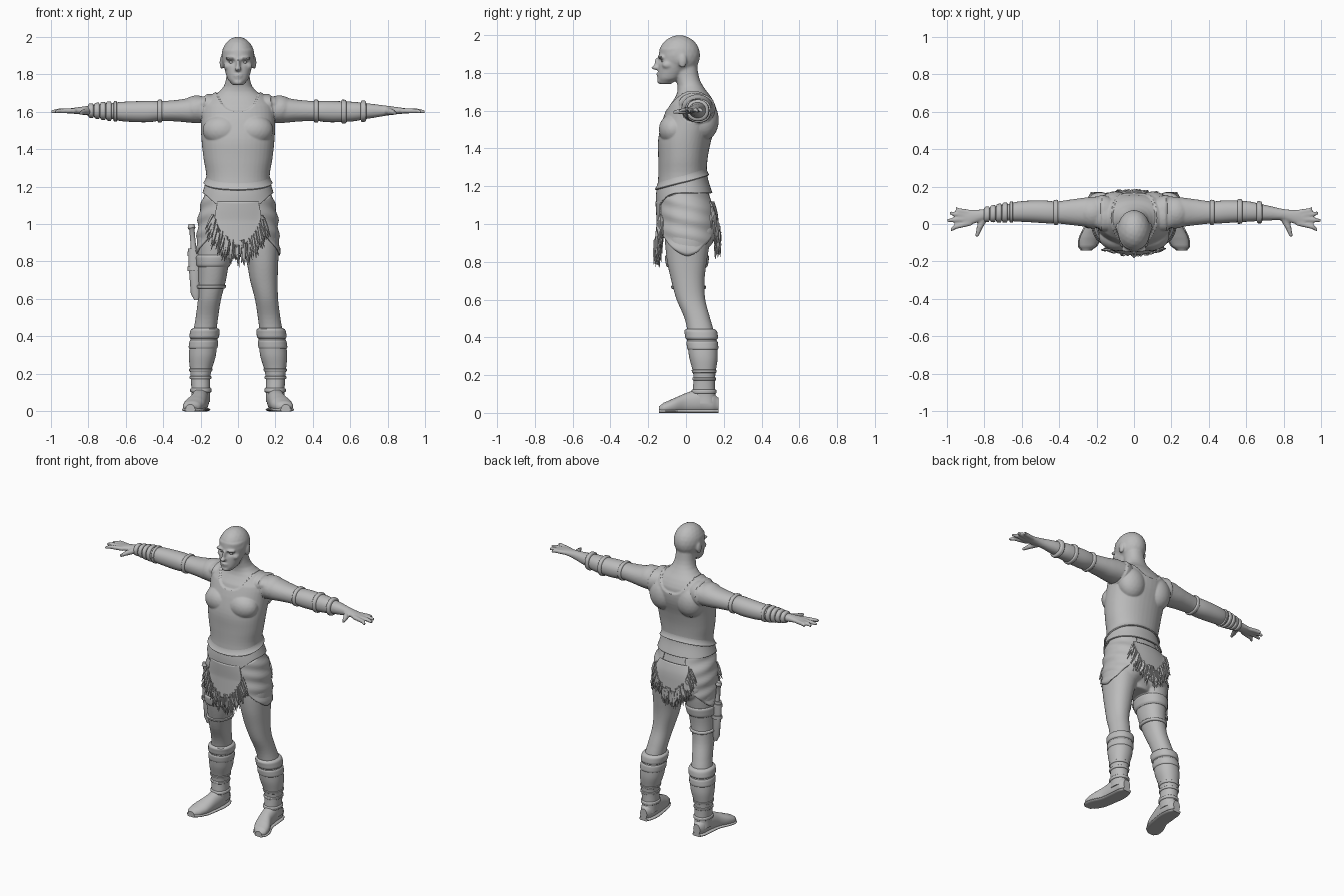
import bpy, bmesh, math, random
from mathutils import Vector

random.seed(4)
if "Cube" in bpy.data.objects:
    bpy.data.objects.remove(bpy.data.objects["Cube"])

grey = bpy.data.materials.new("plain_grey")
grey.use_nodes = True
grey.diffuse_color = (0.5, 0.5, 0.5, 1)
grey.node_tree.nodes["Principled BSDF"].inputs["Base Color"].default_value = grey.diffuse_color
parts = []

# Cross-section keys: position along axis, two centre values, two radii
TORSO = [(.84, 0, .01, .09, .08), (.95, 0, .01, .185, .13), (1.05, 0, .005, .195, .142),
         (1.15, 0, -.01, .175, .135), (1.25, 0, -.018, .16, .12), (1.35, 0, -.016, .175, .122),
         (1.45, 0, -.006, .186, .132), (1.55, 0, .02, .19, .135), (1.63, 0, .035, .185, .12),
         (1.68, 0, .038, .14, .09), (1.72, 0, .026, .085, .07), (1.77, 0, .008, .064, .062),
         (1.86, 0, -.005, .06, .062)]
LEG = [(1.03, .1, .01, .1, .12), (.92, .115, .008, .105, .12), (.8, .13, .005, .085, .105),
       (.7, .138, .01, .074, .088), (.6, .152, .026, .062, .076), (.5, .166, .06, .06, .068),
       (.42, .178, .08, .062, .07), (.3, .19, .092, .064, .068), (.2, .2, .097, .046, .05),
       (.1, .198, .095, .042, .052), (.05, .2, .1, .042, .055)]
ARM = [(.08, .05, 1.62, .06, .05), (.16, .06, 1.612, .085, .07), (.24, .063, 1.608, .08, .068),
       (.32, .063, 1.605, .07, .058), (.42, .062, 1.603, .058, .052), (.5, .066, 1.6, .055, .052),
       (.6, .067, 1.6, .05, .048), (.7, .06, 1.603, .042, .04), (.8, .05, 1.605, .03, .026),
       (.86, .038, 1.605, .038, .018), (.91, .032, 1.603, .038, .013)]
FACE = [(1.742, 0, -.11, .03, .032), (1.77, 0, -.09, .054, .058), (1.82, 0, -.07, .07, .077),
        (1.87, 0, -.05, .08, .093), (1.93, 0, -.04, .084, .1)]
FOOT = [(.172, .2, .045, .025, .035), (.14, .2, .055, .04, .055), (.08, .2, .062, .046, .065),
        (0, .21, .05, .046, .055), (-.07, .232, .035, .055, .04), (-.12, .248, .025, .045, .028),
        (-.142, .255, .02, .022, .016)]


def section(keys, t):
    """Smoothly interpolated centre and radii at position t."""
    rows = sorted(keys)
    t = min(max(t, rows[0][0]), rows[-1][0])
    i = max(j for j in range(len(rows) - 1) if rows[j][0] <= t)
    a, b, c, d = (rows[min(max(i + k, 0), len(rows) - 1)] for k in (-1, 0, 1, 2))
    u = (t - b[0]) / (c[0] - b[0])
    return [q + .5 * u * (r - p + u * (2 * p - 5 * q + 4 * r - s + u * (3 * (q - r) + s - p)))
            for p, q, r, s in zip(a[1:], b[1:], c[1:], d[1:])]


def bend(v):
    return math.copysign(abs(v) ** .92, v)


def skin_rings(bm, rings):
    rows = [[bm.verts.new(p) for p in ring] for ring in rings]
    n = len(rows[0])
    for lower, upper in zip(rows, rows[1:]):
        for i in range(n):
            bm.faces.new((lower[i], lower[(i + 1) % n], upper[(i + 1) % n], upper[i]))
    bm.faces.new(rows[0])
    bm.faces.new(rows[-1])


def loft(bm, keys, axis, side=1, span=None, steps=40, grow=lambda s: 0, seg=40):
    lo, hi = span or (min(keys)[0], max(keys)[0])
    rings = []
    for k in range(steps + 1):
        t = lo + (hi - lo) * k / steps
        ca, cb, ra, rb = section(keys, t)
        g, ring = grow(k / steps), []
        for j in range(seg):
            w = math.tau * j / seg
            p = [ca + (ra + g) * bend(math.cos(w)), cb + (rb + g) * bend(math.sin(w))]
            p.insert("xyz".index(axis), t)
            ring.append((p[0] * side, p[1], p[2]))
        rings.append(ring)
    skin_rings(bm, rings)


def tube(bm, points, radii, seg=12, flat=1):
    pts = [Vector(p) for p in points]
    axis = (pts[-1] - pts[0]).normalized()
    u = axis.cross((0, 1, 0) if abs(axis.y) < .8 else (0, 0, 1)).normalized()
    v = axis.cross(u) * flat
    turns = [math.tau * j / seg for j in range(seg)]
    skin_rings(bm, [[p + r * (u * math.cos(w) + v * math.sin(w)) for w in turns]
                    for p, r in zip(pts, radii)])


def blob(bm, centre, size):
    """Ellipsoid, repeated on both sides when it is off centre."""
    for side in ((1, -1) if centre[0] else (1,)):
        made = bmesh.ops.create_icosphere(bm, subdivisions=3, radius=1)["verts"]
        for v in made:
            v.co = Vector((side * (centre[0] + v.co.x * size[0]),
                           centre[1] + v.co.y * size[1], centre[2] + v.co.z * size[2]))


def finish(bm, name, thick=0):
    bmesh.ops.recalc_face_normals(bm, faces=bm.faces)
    mesh = bpy.data.meshes.new(name)
    bm.to_mesh(mesh)
    bm.free()
    mesh.materials.append(grey)
    ob = bpy.data.objects.new(name, mesh)
    bpy.context.collection.objects.link(ob)
    if thick:
        ob.modifiers.new("thickness", "SOLIDIFY").thickness = thick
    parts.append(ob)
    return ob


# Body: overlapping volumes fused into one skin
bm = bmesh.new()
loft(bm, TORSO, "z")
loft(bm, FACE, "z")
for side in (1, -1):
    loft(bm, LEG, "z", side)
    loft(bm, ARM, "x", side)
    for y0, x1, y1 in ((.062, .952, .085), (.045, .985, .06), (.026, 1, .018), (.005, .98, -.035)):
        tube(bm, [(side * .87, y0, 1.604), (side * (.93 + x1) / 2, (y0 + y1) / 2, 1.604),
                  (side * x1, y1, 1.598)], (.014, .013, .008))
    tube(bm, [(side * .8, .03, 1.602), (side * .825, -.02, 1.597), (side * .84, -.068, 1.592)],
         (.02, .016, .009))
for centre, size in (
        ((0, -.035, 1.893), (.089, .11, .107)),      # skull
        ((.035, -.132, 1.884), (.034, .02, .01)),    # brow
        ((.052, -.098, 1.842), (.026, .03, .022)),   # cheekbone
        ((0, -.15, 1.85), (.011, .018, .034)),       # nose bridge
        ((0, -.157, 1.828), (.017, .026, .013)),     # nose tip
        ((0, -.143, 1.793), (.026, .014, .007)),     # upper lip
        ((0, -.14, 1.78), (.022, .014, .007)),       # lower lip
        ((0, -.132, 1.757), (.028, .022, .017)),     # chin
        ((.087, -.018, 1.862), (.011, .022, .036)),  # ear
        ((.085, -.065, 1.5), (.095, .07, .075)),     # chest
        ((.1, .095, 1.55), (.085, .07, .1)),         # shoulder blade
        ((.15, .04, 1.64), (.1, .07, .045)),         # shoulder slope
        ((.22, .06, 1.612), (.085, .085, .075)),     # deltoid
        ((.09, .075, .96), (.095, .085, .1))):       # buttock
    blob(bm, centre, size)
body = finish(bm, "body")
fuse = body.modifiers.new("fuse", "REMESH")
fuse.mode, fuse.voxel_size = "VOXEL", .0065
relax = body.modifiers.new("relax", "SMOOTH")
relax.factor, relax.iterations = .5, 4
bpy.context.view_layer.objects.active = body
for name in ("fuse", "relax"):
    bpy.ops.object.modifier_apply(modifier=name)

# Raised vest with arm holes and a scooped neck; hollow eye sockets
moves = []
for v in body.data.vertices:
    x, y, z = abs(v.co.x), v.co.y, v.co.z
    neck = 1.605 + .1 * (x / .115) ** 3 - z if x < .14 else 1
    arm_hole = .2 - max(0, z - 1.53) * .15 - x if z > 1.5 else 1
    inside = min(neck, arm_hole, z - 1.19)
    push = v.normal * .009 * min(max(inside / .008, 0), 1)
    if z > 1.8 and y < -.08:
        push.y += .011 * math.exp(-((x - .034) ** 2 + 2 * (z - 1.864) ** 2) / .0003)
    moves.append(push)
for v, push in zip(body.data.vertices, moves):
    v.co += push
bm = bmesh.new()
blob(bm, (.034, -.118, 1.864), (.015, .013, .01))
finish(bm, "eyes")


def band(name, keys, axis, side, lo, hi, extra):
    bm = bmesh.new()
    loft(bm, keys, axis, side, (lo, hi), 10, lambda s: extra * (1 - abs(2 * s - 1) ** 6) + .001)
    finish(bm, name)


# Boots, soles and their bindings
for side, label in ((1, "left"), (-1, "right")):
    bm = bmesh.new()
    loft(bm, LEG, "z", side, (.05, .43), grow=lambda s: .008)
    loft(bm, FOOT, "y", side)
    for v in bm.verts:
        v.co.z = max(v.co.z, .004)
    finish(bm, label + "_boot")
    bm = bmesh.new()
    loft(bm, [(t, c, .009, r + .006, .012) for t, c, _, r, _ in FOOT], "y", side)
    for v in bm.verts:
        v.co.z = max(v.co.z, 0)
    finish(bm, label + "_sole")
    for lo, hi, extra in ((.385, .445, .016), (.33, .385, .012), (.21, .23, .012),
                          (.17, .19, .013), (.1, .125, .014)):
        band(label + "_boot_binding", LEG, "z", side, lo, hi, extra)
    band(label + "_upper_arm_ring", ARM, "x", side, .405, .43, .008)
    band(label + "_bracer", ARM, "x", side, .43, .66, .004)
for lo in (.55, .655):
    band("left_bracer_ring", ARM, "x", 1, lo, lo + .03, .013)
band("right_bracer_ring", ARM, "x", -1, .645, .665, .01)
for k in range(4):
    band("right_wrist_wrap", ARM, "x", -1, .675 + .032 * k, .704 + .032 * k, .01)
for lo, hi in ((.77, .835), (.655, .675)):
    band("thigh_strap", LEG, "z", -1, lo, hi, .008)


# Clothing wrapped round the waist and hips
def hip(a, z, off):
    ca, cb, ra, rb = section(TORSO, max(z, 1.02))
    return Vector((ca + (ra + off) * bend(math.cos(a)), cb + (rb + off) * bend(math.sin(a)), z))


def wrap(name, mid, half, top, bottom, off, side=1, thick=.008, nu=64, nv=20):
    bm = bmesh.new()
    rows = []
    for i in range(nu + 1):
        u = 2 * i / nu - 1
        a = mid + half * u
        row = []
        for j in range(nv + 1):
            z = top(a, u) + (bottom(a, u) - top(a, u)) * j / nv
            p = hip(a, z, off(u, j / nv, z))
            row.append(bm.verts.new((p.x * side, p.y, p.z)))
        rows.append(row)
    for r, q in zip(rows, rows[1:]):
        for j in range(nv):
            bm.faces.new((r[j], q[j], q[j + 1], r[j + 1]))
    bmesh.ops.remove_doubles(bm, verts=bm.verts, dist=.0001)
    finish(bm, name, thick)


def hem(a, u):
    return 1.222 + .038 * math.sin(a)


wrap("vest_hem", 0, math.pi, lambda a, u: hem(a, u) + .045, hem,
     lambda u, v, z: .008 + .014 * v * v)
wrap("belt", 0, math.pi, hem, lambda a, u: 1.165 - .1 * max(0, -math.sin(a)) ** 3,
     lambda u, v, z: .012 + .006 * v)
for side, label in ((1, "left"), (-1, "right")):
    wrap(label + "_hip_panel", 0, 1.15, lambda a, u: 1.175 - .06 * max(0, -u),
         lambda a, u: .83 + .16 * abs(u) ** 1.4,
         lambda u, v, z: .008 + .02 * v + .005 * math.sin(z * 75 + u * 3) * (1 - u * u), side)

# Front and back aprons with a fringe of fur
for mid, label, low in ((-math.pi / 2, "front", .885), (math.pi / 2, "back", .93)):
    def edge(a, u):
        return low + .15 * u * u
    wrap(label + "_apron", mid, .55, lambda a, u: 1.12, edge, lambda u, v, z: .017 + .012 * v)
    bm = bmesh.new()
    for k in range(150):
        u = random.uniform(-1, 1)
        a = mid + .62 * u
        start = hip(a, edge(a, u) + random.uniform(-.01, .03), .02 + random.uniform(-.01, .012))
        lean = Vector((.25 * start.x + random.uniform(-.012, .012), random.uniform(-.01, .01),
                       -random.uniform(.06, .115)))
        tube(bm, [start, start + lean * .5, start + lean], (.009, .008, .001), 5)
    finish(bm, label + "_fur")

# Sheathed dagger on the right thigh
bm = bmesh.new()
tube(bm, [(-.232, 0, .87), (-.232, 0, .8), (-.226, 0, .63), (-.222, 0, .595)],
     (.034, .033, .026, .012), 16, .6)
finish(bm, "dagger_sheath")
bm = bmesh.new()
tube(bm, [(-.236, 0, .86), (-.24, 0, .9), (-.246, 0, .97), (-.248, 0, .98), (-.249, 0, 1)],
     (.016, .014, .014, .021, .015), 12)
finish(bm, "dagger_handle")
bm = bmesh.new()
for z in (.83, .75):
    tube(bm, [(-.231, 0, z), (-.231, 0, z + .022)], (.038, .038), 16, .7)
finish(bm, "sheath_bands")

# Smooth shading with crisp edges
for ob in bpy.context.selected_objects:
    ob.select_set(False)
for ob in parts:
    ob.select_set(True)
bpy.context.view_layer.objects.active = body
bpy.ops.object.shade_smooth_by_angle(angle=math.radians(40))
